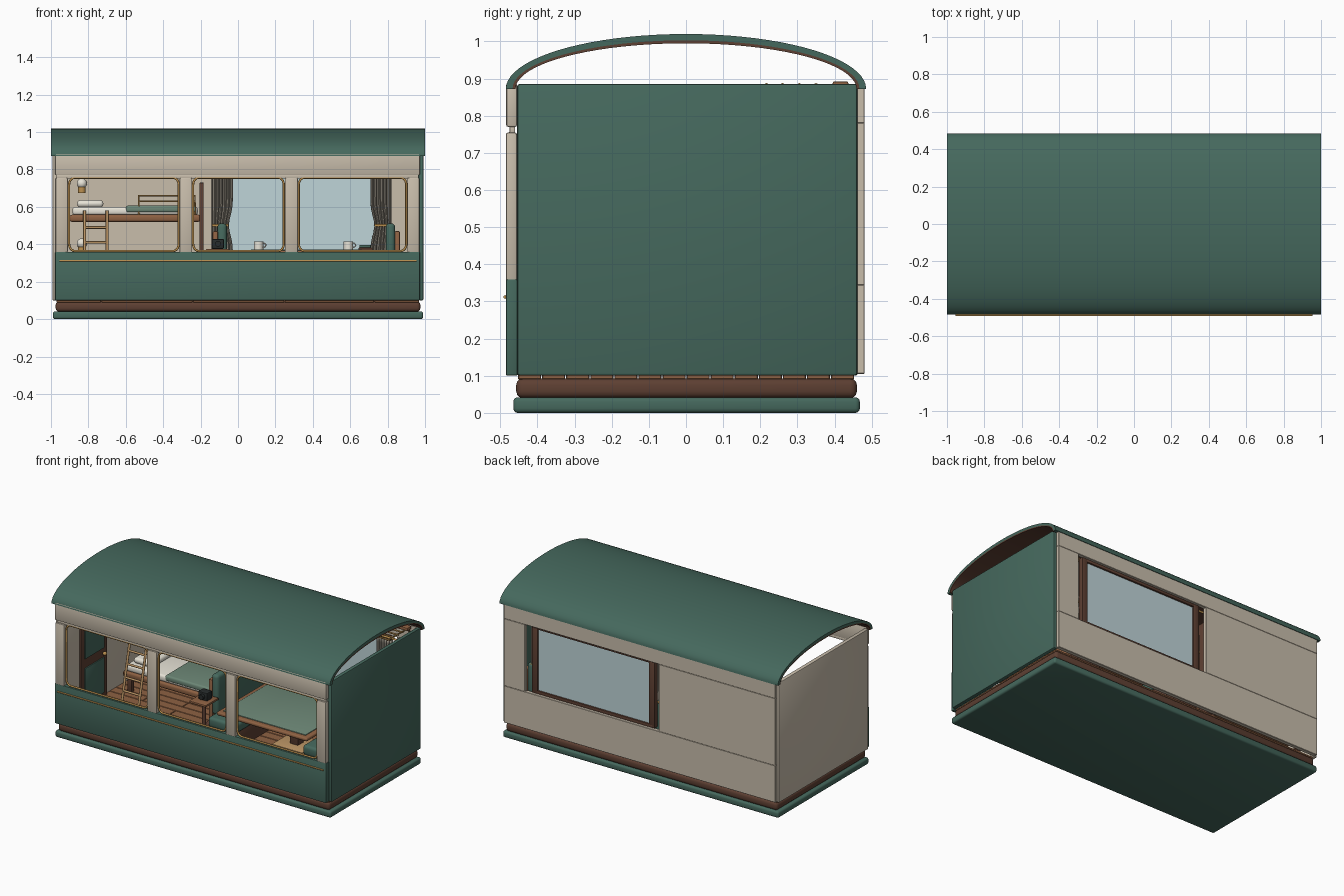
import bpy, bmesh, math
from mathutils import Vector

if "Cube" in bpy.data.objects:
    bpy.data.objects.remove(bpy.data.objects["Cube"])

def mat(name, c):
    m = bpy.data.materials.new(name)
    m.diffuse_color = (*c, 1)
    m.use_nodes = True
    m.node_tree.nodes["Principled BSDF"].inputs["Base Color"].default_value = m.diffuse_color
    return m

GREEN = mat("green paint", (.06, .14, .11))
SAGE = mat("sage cloth", (.15, .24, .18))
CREAM = mat("cream paint", (.58, .51, .41))
WHITE = mat("linen", (.8, .77, .68))
DARK = mat("dark wood", (.11, .05, .032))
WOOD = mat("wood", (.27, .12, .055))
OAK = mat("light wood", (.5, .3, .13))
BRASS = mat("brass", (.5, .28, .08))
GLASS = mat("pale glass", (.52, .66, .69))
BLACK = mat("black", (.02, .025, .025))
CLOTH = mat("curtain cloth", (.3, .27, .22))

def finish(name, bm, m):
    bmesh.ops.recalc_face_normals(bm, faces=bm.faces)
    me = bpy.data.meshes.new(name)
    bm.to_mesh(me)
    bm.free()
    ob = bpy.data.objects.new(name, me)
    bpy.context.collection.objects.link(ob)
    me.materials.append(m)
    bpy.context.view_layer.objects.active = ob
    bpy.ops.object.select_all(action='DESELECT')
    ob.select_set(True)
    bpy.ops.object.shade_smooth_by_angle(angle=math.radians(35))
    return ob

def box(name, x, y, z, m, bev=.004, seg=2):
    bm = bmesh.new()
    bmesh.ops.create_cube(bm, size=1)
    lo, hi = Vector((x[0], y[0], z[0])), Vector((x[1], y[1], z[1]))
    for v in bm.verts:
        v.co = Vector([(lo[i] + hi[i]) / 2 + v.co[i] * (hi[i] - lo[i]) for i in range(3)])
    if bev:
        bmesh.ops.bevel(bm, geom=bm.edges[:], offset=bev, segments=seg, affect='EDGES', profile=.5)
    return finish(name, bm, m)

def tube(name, pts, r, m, cyclic=False):
    cu = bpy.data.curves.new(name, 'CURVE')
    cu.dimensions = '3D'
    cu.bevel_depth, cu.bevel_resolution, cu.use_fill_caps = r, 2, True
    sp = cu.splines.new('POLY')
    sp.points.add(len(pts) - 1)
    for p, q in zip(sp.points, pts):
        p.co = (*q, 1)
    sp.use_cyclic_u = cyclic
    ob = bpy.data.objects.new(name, cu)
    cu.materials.append(m)
    bpy.context.collection.objects.link(ob)

def arch(name, a1, b1, a2, b2, m, z0=.872, n=40):
    ring = [(-a1 * math.cos(math.pi * i / n), z0 + b1 * math.sin(math.pi * i / n)) for i in range(n + 1)]
    ring += [(a2 * math.cos(math.pi * i / n), z0 + b2 * math.sin(math.pi * i / n)) for i in range(n + 1)]
    bm = bmesh.new()
    A, B = ([bm.verts.new((x, y, z)) for y, z in ring] for x in (-1, 1))
    k = len(ring)
    for i in range(k):
        bm.faces.new((A[i], A[(i + 1) % k], B[(i + 1) % k], B[i]))
    for i in range(n):
        for R in (A, B):
            bm.faces.new((R[i], R[i + 1], R[k - 2 - i], R[k - 1 - i]))
    finish(name, bm, m)

def ball(name, c, r, m):
    bm = bmesh.new()
    bmesh.ops.create_uvsphere(bm, u_segments=20, v_segments=12, radius=r)
    bmesh.ops.translate(bm, verts=bm.verts, vec=c)
    finish(name, bm, m)

def cyl(name, c, r, h, m):
    bm = bmesh.new()
    bmesh.ops.create_cone(bm, cap_ends=True, segments=24, radius1=r, radius2=r, depth=h)
    bmesh.ops.translate(bm, verts=bm.verts, vec=c)
    finish(name, bm, m)

# base and floor planks
box("plinth", (-.99, .99), (-.465, .468), (0, .042), GREEN, .012, 3)
box("chassis", (-.975, .975), (-.457, .46), (.04, .093), DARK, .018, 3)
for r in range(14):
    y = -.452 + r * .0648
    cuts = [-.97, -.49, 0, .49, .97] if r % 2 else [-.97, -.73, -.24, .25, .73, .97]
    for a, b in zip(cuts, cuts[1:]):
        box("floor_plank", (a, b - .003), (y, y + .062), (.09, .102), WOOD, .002, 1)

# end walls and roof
box("right_wall", (.965, .992), (-.455, .462), (.1, .886), GREEN, .008)
box("left_wall", (-.992, -.965), (-.455, .462), (.1, .88), CREAM, .006)
arch("roof_shell", .485, .148, .467, .131, GREEN)
arch("roof_lining", .467, .131, .459, .123, DARK)

# front wall: sill panel, header, posts, brass frames
box("front_panel", (-.978, .972), (-.485, -.453), (.1, .36), GREEN, .005)
box("front_header", (-.978, .972), (-.484, -.455), (.77, .887), CREAM, .005)
box("front_top_rail", (-.97, .965), (-.475, -.46), (.752, .772), CREAM, .003)
tube("brass_strip", [(-.955, -.487, .312), (.955, -.487, .312)], .005, BRASS)
for a, b in ((-.975, -.91), (-.312, -.245), (.25, .32), (.905, .97)):
    box("front_post", (a, b), (-.485, -.455), (.355, .755), CREAM, .006)
for a, b in ((-.908, -.312), (-.245, .25), (.32, .905)):
    pts = []
    for cx, cz, q in ((b - .035, .718, 0), (a + .035, .718, 1), (a + .035, .402, 2), (b - .035, .402, 3)):
        for i in range(6):
            t = math.pi / 2 * (q + i / 5)
            pts.append((cx + .03 * math.cos(t), -.47, cz + .038 * math.sin(t)))
    tube("brass_window_frame", pts, .006, BRASS, True)

# back wall around the large window
for n, x, z in (("back_lower_panel", (-.978, .972), (.105, .345)), ("back_upper_panel", (-.978, .972), (.78, .885)),
                ("back_bunk_panel", (-.978, -.14), (.344, .781)), ("back_corner_panel", (.82, .972), (.344, .781))):
    box(n, x, (.455, .481), z, CREAM, .002, 1)
for x in ((-.1, -.06), (.74, .78)):
    box("window_stile", x, (.435, .465), (.345, .78), DARK, .003)
for z in ((.345, .365), (.762, .782)):
    box("window_rail", (-.1, .78), (.435, .465), z, DARK, .003)
box("window_glass", (-.07, .75), (.446, .454), (.355, .775), GLASS, 0)

# curtains, tied in at mid height
for x0, d in ((-.14, 1), (.82, -1)):
    bm = bmesh.new()
    nu, nv, rows = 40, 14, []
    for j in range(nv + 1):
        z = .34 + .435 * j / nv
        w = .11 - .022 * math.exp(-((z - .5) / .07) ** 2)
        rows.append([bm.verts.new((x0 + d * w * i / nu, .415 + .01 * math.sin(i / nu * 12 * math.pi), z)) for i in range(nu + 1)])
    for p, q in zip(rows, rows[1:]):
        for i in range(nu):
            bm.faces.new((p[i], p[i + 1], q[i + 1], q[i]))
    ob = finish("curtain", bm, CLOTH)
    ob.modifiers.new("thickness", 'SOLIDIFY').thickness = .003
    box("curtain_tie", (min(x0, x0 + d * .09), max(x0, x0 + d * .09)), (.399, .43), (.495, .508), BRASS, .003)
tube("curtain_rod", [(-.17, .415, .785), (.85, .415, .785)], .007, BRASS)

# luggage rack above the window
box("rack_back_rail", (-.1, .94), (.395, .437), (.872, .892), WOOD, .004)
for y in (.217, .26, .305, .35):
    tube("rack_bar", [(-.1, y, .883), (.94, y, .883)], .005, BRASS)
for x in (-.08, .28, .62, .92):
    tube("rack_bracket", [(x, .217, .878), (x, .44, .872), (x, .45, .82)], .005, BRASS)

# bunk beds with pillows and blankets
for n, z in (("lower", .2), ("upper", .52)):
    box(n + "_bunk_frame", (-.9, -.2), (.1, .45), (z, z + .038), WOOD, .012, 3)
    box(n + "_mattress", (-.885, -.215), (.11, .445), (z + .036, z + .08), WHITE, .015, 3)
    box(n + "_pillow", (-.86, -.72), (.15, .42), (z + .078, z + .116), WHITE, .017, 3)
    box(n + "_blanket", (-.6, -.225), (.105, .447), (z + .05, z + .087), SAGE, .012, 3)
    cyl(n + "_lamp_base", (-.835, .425, z + .17), .02, .03, BRASS)
    tube(n + "_lamp_arm", [(-.835, .425, z + .17), (-.835, .455, z + .17)], .007, BRASS)
    ball(n + "_lamp_globe", (-.835, .425, z + .205), .027, WHITE)
for x in (-.88, -.24):
    for y in (.12, .42):
        box("bunk_leg", (x, x + .03), (y, y + .03), (.1, .21), DARK, .003)
for z in (.63, .66):
    tube("bunk_guard_rail", [(-.53, .112, .56), (-.53, .112, z), (-.23, .112, z), (-.23, .112, .56)], .005, BRASS)
box("bunk_partition", (-.206, -.184), (.1, .455), (.1, .73), DARK, .004)

# ladder
for x in (-.82, -.7):
    tube("ladder_rail", [(x, -.02, .1), (x, .088, .58)], .008, OAK)
for i in range(5):
    z = .17 + i * .08
    y = -.02 + (z - .1) * .225
    tube("ladder_rung", [(-.82, y, z), (-.7, y, z)], .007, OAK)

# panelled door on the left wall
box("door", (-.967, -.952), (-.25, .02), (.102, .78), DARK, .003)
for z in ((.13, .36), (.42, .74)):
    box("door_panel", (-.956, -.944), (-.215, -.015), z, GREEN, .005)
ball("door_knob", (-.935, -.03, .39), .013, BRASS)

# facing bench seats, mirrored about the table
C = .365
for s in (-1, 1):
    def span(a, b):
        return tuple(sorted((C + s * a, C + s * b)))
    box("seat_base", span(.25, .485), (-.2, .43), (.1, .215), DARK, .006)
    box("seat_cushion", span(.24, .44), (-.205, .435), (.21, .275), GREEN, .018, 3)
    box("seat_back", span(.425, .475), (-.12, .435), (.25, .512), GREEN, .02, 3)
    box("seat_shell", span(.472, .5), (-.11, .43), (.1, .47), WOOD, .006)

# table with pedestal, cups and books
box("table_top", (.04, .69), (-.28, .43), (.345, .368), WOOD, .009, 3)
box("table_inlay", (.07, .66), (-.25, .4), (.364, .373), SAGE, .003)
box("table_pedestal", (.335, .395), (.05, .11), (.11, .35), DARK, .005)
box("table_foot", (.255, .475), (-.02, .18), (.1, .118), OAK, .005)
for x in (.11, .59):
    cyl("mug", (x, .3, .394), .025, .042, WHITE)
    tube("mug_handle", [(x + .022 + .017 * math.sin(t), .3, .395 + .012 * math.cos(t)) for t in
                        [math.pi * i / 8 for i in range(9)]], .0035, WHITE)
box("book", (.645, .72), (.22, .33), (.368, .382), DARK, .002)
box("book", (.65, .71), (.225, .32), (.382, .396), GREEN, .002)

# side table with a small camera-like box
box("side_table_top", (-.17, -.05), (-.26, -.125), (.362, .376), WOOD, .004)
cyl("side_table_leg", (-.11, -.19, .235), .012, .26, DARK)
cyl("side_table_foot", (-.11, -.19, .108), .05, .014, OAK)
box("black_box", (-.14, -.075), (-.21, -.155), (.376, .428), BLACK, .006)
tube("black_box_lens", [(-.107, -.21, .402), (-.107, -.228, .402)], .016, BLACK)
